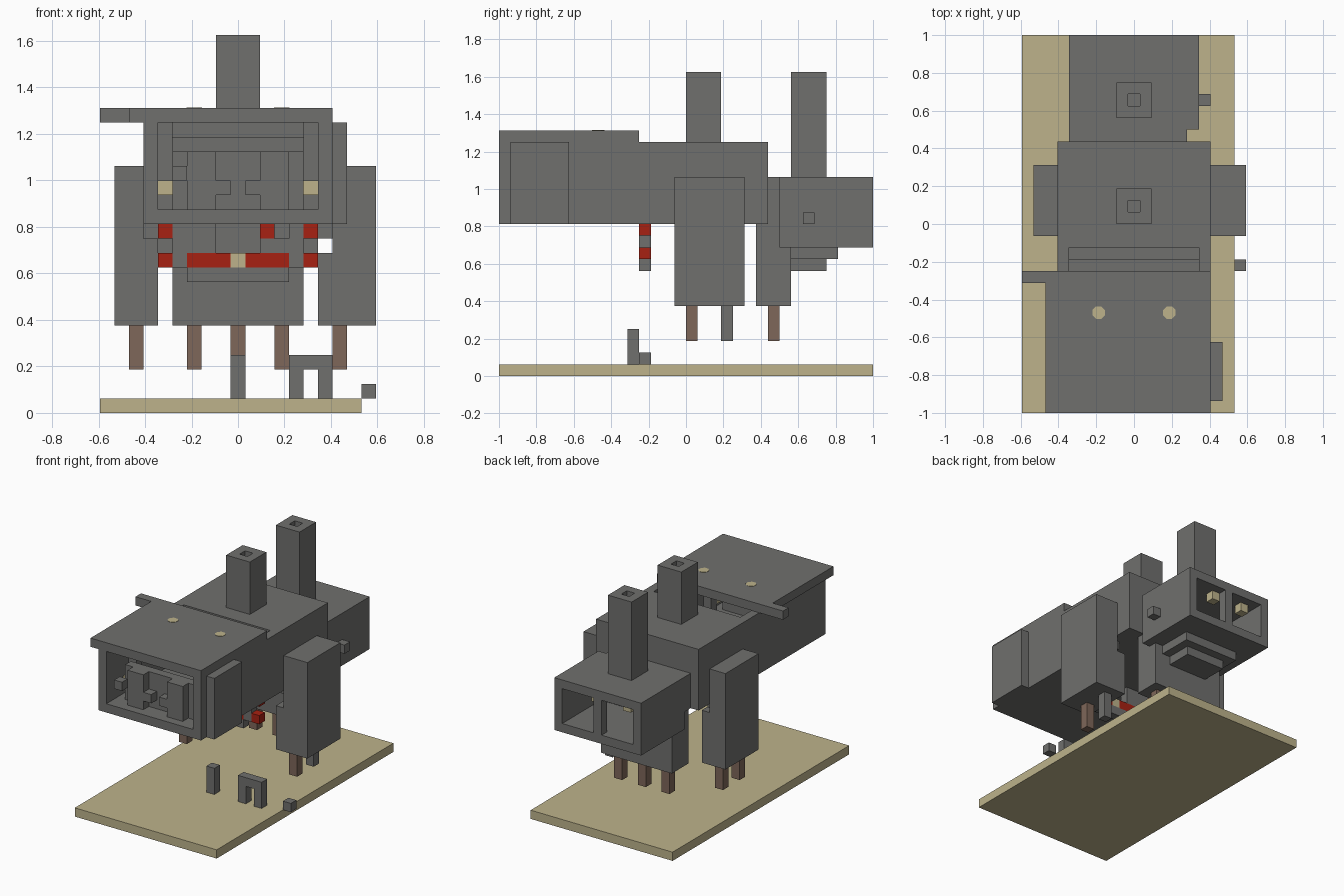
import bpy, bmesh, math
from mathutils import Matrix, Vector

cube = bpy.data.objects.get("Cube")
if cube:
    bpy.data.objects.remove(cube, do_unlink=True)

UNIT = 1 / 16                      # one block
ORIGIN = Vector((-9.5, -16, 0))    # centres the block grid


def material(name, r, g, b):
    mat = bpy.data.materials.new(name)
    mat.use_nodes = True
    mat.diffuse_color = (r, g, b, 1)
    shader = next(n for n in mat.node_tree.nodes if n.type == 'BSDF_PRINCIPLED')
    shader.inputs["Base Color"].default_value = (r, g, b, 1)
    shader.inputs["Roughness"].default_value = 1
    return mat


stone = material("stone_grey", .16, .16, .155)
sand = material("sand", .51, .45, .26)
red = material("red", .39, .015, .006)
brown = material("brown", .21, .135, .1)


def finish(name, mat, bm):
    mesh = bpy.data.meshes.new(name)
    bm.to_mesh(mesh)
    bm.free()
    mesh.materials.append(mat)
    obj = bpy.data.objects.new(name, mesh)
    bpy.context.collection.objects.link(obj)
    return obj


def add_block(bm, x, y, z):
    """Add one cuboid spanning the given block ranges."""
    low, high = (Vector(v) for v in zip(x, y, z))
    place = Matrix.Translation(((low + high) / 2 + ORIGIN) * UNIT)
    size = Matrix.Diagonal((high - low) * UNIT).to_4x4()
    bmesh.ops.create_cube(bm, size=1, matrix=place @ size)


def block(name, mat, x, y, z):
    bm = bmesh.new()
    add_block(bm, x, y, z)
    return finish(name, mat, bm)


def tube(name, mat, x, y, z, axis):
    """Four walls, one block thick, around an open axis."""
    bm = bmesh.new()
    spans = [x, y, z]
    u, v = [a for a in range(3) if a != axis]
    for end in (0, 1):
        edge = lambda s: (s[0], s[0] + 1) if end == 0 else (s[1] - 1, s[1])
        wall = list(spans)
        wall[u] = edge(spans[u])
        add_block(bm, *wall)
        wall = list(spans)
        wall[u] = (spans[u][0] + 1, spans[u][1] - 1)
        wall[v] = edge(spans[v])
        add_block(bm, *wall)
    return finish(name, mat, bm)


def one(a):
    return (a, a + 1)


# Ground plate and loose pieces
block("ground_plate", sand, x=(0, 18), y=(0, 32), z=(0, 1))
block("ground_post", stone, x=one(9), y=one(11), z=(1, 4))
block("ground_arch_top", stone, x=(13, 16), y=one(11), z=one(3))
for i in (13, 15):
    block("ground_arch_leg", stone, x=one(i), y=one(11), z=(1, 3))
block("ground_cube", stone, x=one(18), y=one(12), z=one(1))

# Hollow body
block("body_floor", stone, x=(3, 16), y=(0, 23), z=one(13))
for i in (3, 15):
    block("body_side", stone, x=one(i), y=(0, 23), z=(14, 20))
block("body_back", stone, x=(4, 15), y=one(22), z=(14, 19))
block("body_roof", stone, x=(4, 15), y=(14, 23), z=one(19))
for step, j in enumerate((13, 12)):
    block("roof_step", stone, x=(4, 15), y=one(j), z=one(18 - step))

# Front roof slab, its side bar and round lamps
block("front_roof", stone, x=(2, 16), y=(0, 12), z=one(20))
block("roof_bar", stone, x=(0, 2), y=one(11), z=one(20))
block("side_plate", stone, x=one(16), y=(1, 6), z=(13, 20))
for i in (6.5, 12.5):
    bm = bmesh.new()
    spot = (Vector((i, 8.5, 21)) + ORIGIN) * UNIT
    turn = Matrix.Rotation(math.pi / 8, 4, 'Z')
    bmesh.ops.create_cone(bm, cap_ends=True, segments=8, radius1=.036,
                          radius2=.036, depth=.004,
                          matrix=Matrix.Translation(spot) @ turn)
    finish("roof_lamp", sand, bm)

# Panel inside the front opening
block("front_panel", stone, x=(5, 14), y=one(2), z=(14, 18))
for i, nub in ((6, 8), (11, 10)):
    block("panel_column", stone, x=(i, i + 2), y=one(1), z=(14, 18))
    block("panel_nub", stone, x=one(nub), y=one(1), z=one(15))
block("panel_cube", stone, x=one(5), y=one(0), z=one(16))
for i in (4, 14):
    block("inner_lamp", sand, x=one(i), y=one(3), z=one(15))
    block("inner_backing", stone, x=one(i), y=one(4), z=(14, 20))

# Belly pattern below the body
for i in (4, 11, 14):
    block("belly_red_top", red, x=one(i), y=one(12), z=one(12))
for i in (4, 14):
    block("belly_red_end", red, x=one(i), y=one(12), z=one(10))
for i in (6, 10):
    block("belly_red_bar", red, x=(i, i + 3), y=one(12), z=one(10))
block("belly_centre", sand, x=one(9), y=one(12), z=one(10))
block("belly_base", stone, x=(6, 13), y=one(12), z=one(9))
for i in (5, 13):
    block("belly_post", stone, x=one(i), y=one(12), z=(10, 13))
block("belly_left_tooth", stone, x=(11, 13), y=one(12), z=one(11))
block("belly_right_tooth", stone, x=(6, 8), y=one(12), z=(11, 13))

# Side legs, their brackets and feet
block("right_leg", stone, x=(1, 3), y=(15, 21), z=(6, 17))
block("right_leg_inner", stone, x=one(3), y=(15, 21), z=(6, 12))
block("left_leg", stone, x=(16, 19), y=(15, 21), z=(6, 17))
block("left_leg_inner", stone, x=one(15), y=(15, 21), z=(6, 11))
for i in (3, 15):
    block("leg_bracket", stone, x=one(i), y=(16, 20), z=one(12))
for i, rear in ((2, brown), (16, stone)):
    block("side_foot_front", brown, x=one(i), y=one(16), z=(3, 6))
    block("side_foot_rear", rear, x=one(i), y=one(19), z=(3, 6))

# Rear leg and feet
block("rear_leg", stone, x=(5, 14), y=(22, 25), z=(6, 13))
for i in (6, 9, 12):
    block("rear_foot", brown, x=one(i), y=one(23), z=(3, 6))

# Rear cabin with two windows
block("neck", stone, x=(4, 14), y=one(23), z=(13, 17))
tube("rear_cabin", stone, x=(4, 15), y=(24, 32), z=(11, 17), axis=1)
block("cabin_front_wall", stone, x=(5, 14), y=one(24), z=(12, 16))
block("window_divider", stone, x=one(9), y=one(31), z=(12, 16))
for i in (6, 10):
    block("window_lamp", sand, x=one(i), y=one(30), z=one(15))
block("cabin_knob", stone, x=one(15), y=one(26), z=one(13))
block("cabin_keel_top", stone, x=(6, 13), y=(25, 29), z=one(10))
block("cabin_keel_bottom", stone, x=(7, 12), y=(25, 28), z=one(9))

# Chimneys
tube("front_chimney", stone, x=(8, 11), y=(16, 19), z=(20, 26), axis=2)
tube("rear_chimney", stone, x=(8, 11), y=(25, 28), z=(17, 26), axis=2)
